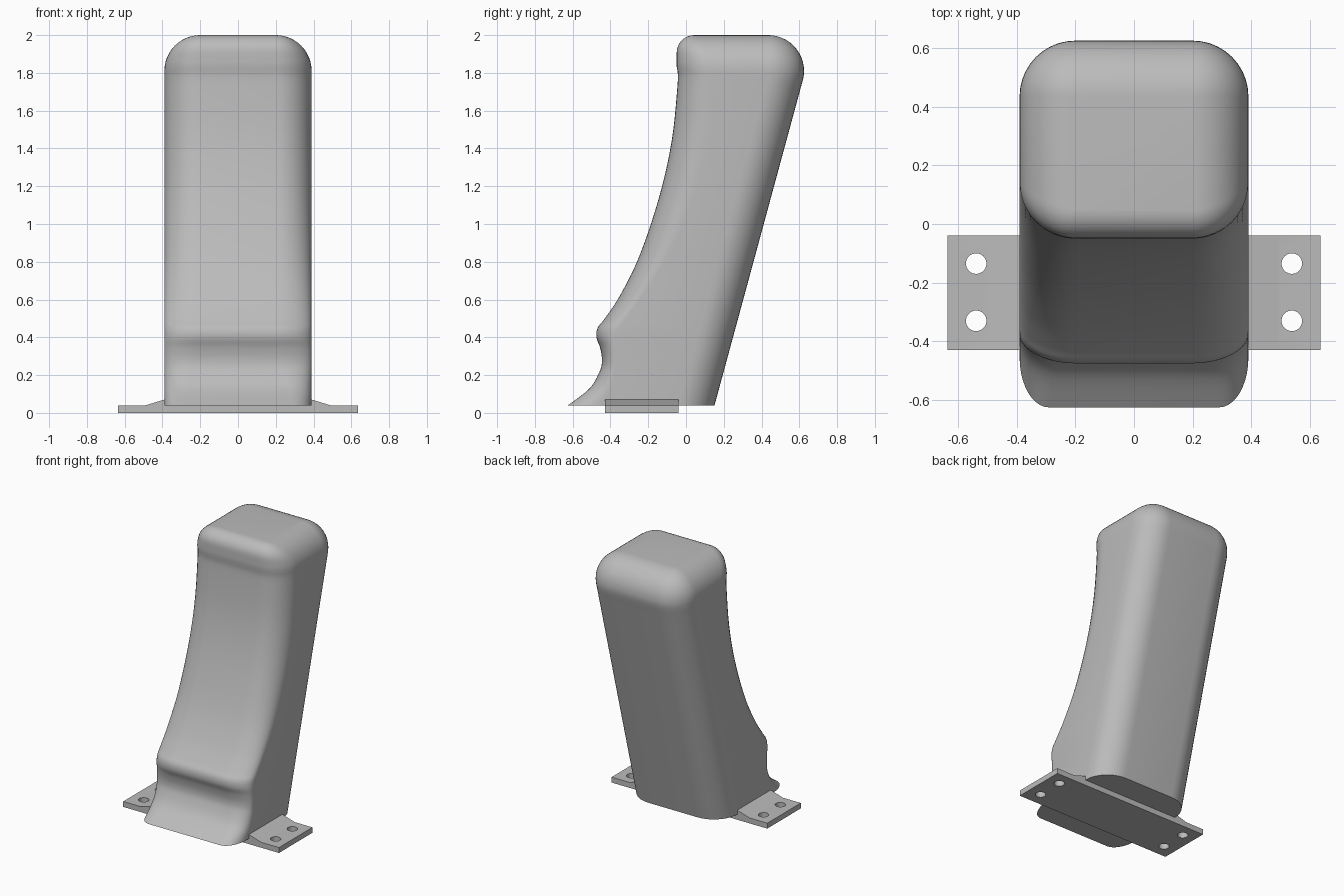
import bpy, bmesh, math

if "Cube" in bpy.data.objects:
    bpy.data.objects.remove(bpy.data.objects["Cube"])

grey = bpy.data.materials.new("plain grey")
grey.diffuse_color = (0.5, 0.5, 0.5, 1)
grey.use_nodes = True
grey.node_tree.nodes["Principled BSDF"].inputs["Base Color"].default_value = grey.diffuse_color

W, R = 0.39, 0.19           # half width, corner radius
TOP_Z, TOP_BACK = 1.81, 0.435


def new_object(name, bm):
    bmesh.ops.recalc_face_normals(bm, faces=bm.faces)
    me = bpy.data.meshes.new(name)
    bm.to_mesh(me)
    bm.free()
    me.materials.append(grey)
    ob = bpy.data.objects.new(name, me)
    bpy.context.collection.objects.link(ob)
    return ob


def activate(ob):
    bpy.ops.object.select_all(action='DESELECT')
    ob.select_set(True)
    bpy.context.view_layer.objects.active = ob


def catmull(pts, steps):
    out = []
    for i in range(len(pts) - 1):
        p0, p1, p2, p3 = (pts[max(i - 1, 0)], pts[i], pts[i + 1],
                          pts[min(i + 2, len(pts) - 1)])
        for s in range(steps):
            t = s / steps
            out.append([0.5 * (2 * b + (c - a) * t + (2 * a - 5 * b + 4 * c - d) * t * t
                               + (3 * b - a - 3 * c + d) * t ** 3)
                        for a, b, c, d in zip(p0, p1, p2, p3)])
    return out + [list(pts[-1])]


def ring(half, front, back, rx_f, ry_f, r_b, z, n=10):
    """Rounded rectangle with separate front and back corners."""
    corners = ((half - r_b, back - r_b, r_b, r_b, 0), (-half + r_b, back - r_b, r_b, r_b, 90),
               (-half + rx_f, front + ry_f, rx_f, ry_f, 180),
               (half - rx_f, front + ry_f, rx_f, ry_f, 270))
    pts = []
    for cx, cy, rx, ry, a0 in corners:
        for k in range(n + 1):
            a = math.radians(a0 + 90 * k / n)
            pts.append((cx + rx * math.cos(a), cy + ry * math.sin(a), z))
    return pts


# Front profile: height, front y, corner depth, corner width
front = [(0.04, -0.625, 0.17, 0.10), (0.13, -0.51, 0.11, 0.12), (0.22, -0.457, 0.08, 0.15),
         (0.28, -0.445, 0.07, 0.17), (0.345, -0.455, 0.08, 0.18), (0.40, -0.474, 0.10, R),
         (0.45, -0.468, 0.11, R), (0.50, -0.43, 0.11, R), (0.62, -0.35, 0.12, R),
         (0.835, -0.245, 0.15, R), (1.15, -0.14, 0.18, R), (1.445, -0.075, R, R),
         (1.735, -0.045, R, R), (TOP_Z, -0.045, R, R)]

rings = []
for z, f, ry, rx in catmull(front, 5):
    if z < 1.76:
        back = 0.151 + (z - 0.04) * 0.2715
    else:
        back = TOP_BACK + math.sqrt(R * R - (z - TOP_Z) ** 2)
    rings.append(ring(W, f, back, rx, ry, R, z))
# Domed top
for k in range(1, 13):
    a = math.radians(7.5 * k)
    z, c = TOP_Z + R * math.sin(a), max(R * math.cos(a), 0.001)
    h = max(z - 1.91, 0)
    f = 0.04 - math.sqrt(max(0.09 ** 2 - h * h, 0)) + 0.005 * (1 - c / R)
    rings.append(ring(W - R + c, f, TOP_BACK + c, c, c, c, z))

# Grip-shaped body
bm = bmesh.new()
loops = [[bm.verts.new(p) for p in r] for r in rings]
count = len(loops[0])
for lo, hi in zip(loops, loops[1:]):
    for i in range(count):
        j = (i + 1) % count
        bm.faces.new((lo[i], lo[j], hi[j], hi[i]))
bm.faces.new(loops[0][::-1])
bm.faces.new(loops[-1])
body = new_object("body", bm)
activate(body)
bpy.ops.object.shade_smooth_by_angle(angle=math.radians(35))

# Mounting plate with ramps rising to the body
bm = bmesh.new()
half = [(0.635, 0), (0.635, 0.04), (0.49, 0.04), (0.385, 0.072)]
profile = half + [(-x, z) for x, z in reversed(half)]
face = bm.faces.new([bm.verts.new((x, -0.43, z)) for x, z in profile])
ext = bmesh.ops.extrude_face_region(bm, geom=[face])
bmesh.ops.translate(bm, vec=(0, 0.39, 0),
                    verts=[v for v in ext["geom"] if isinstance(v, bmesh.types.BMVert)])
plate = new_object("mounting_plate", bm)

# Screw holes
bm = bmesh.new()
for x in (-0.538, 0.538):
    for y in (-0.135, -0.33):
        made = bmesh.ops.create_cone(bm, cap_ends=True, segments=32, radius1=0.035,
                                     radius2=0.035, depth=0.3)
        bmesh.ops.translate(bm, vec=(x, y, 0), verts=made["verts"])
cutter = new_object("hole_cutter", bm)
cutter.hide_render = True
mod = plate.modifiers.new("holes", 'BOOLEAN')
mod.operation, mod.object, mod.solver = 'DIFFERENCE', cutter, 'EXACT'
activate(plate)
bpy.ops.object.modifier_apply(modifier="holes")
bpy.data.objects.remove(cutter)
bpy.ops.object.shade_smooth_by_angle(angle=math.radians(30))
